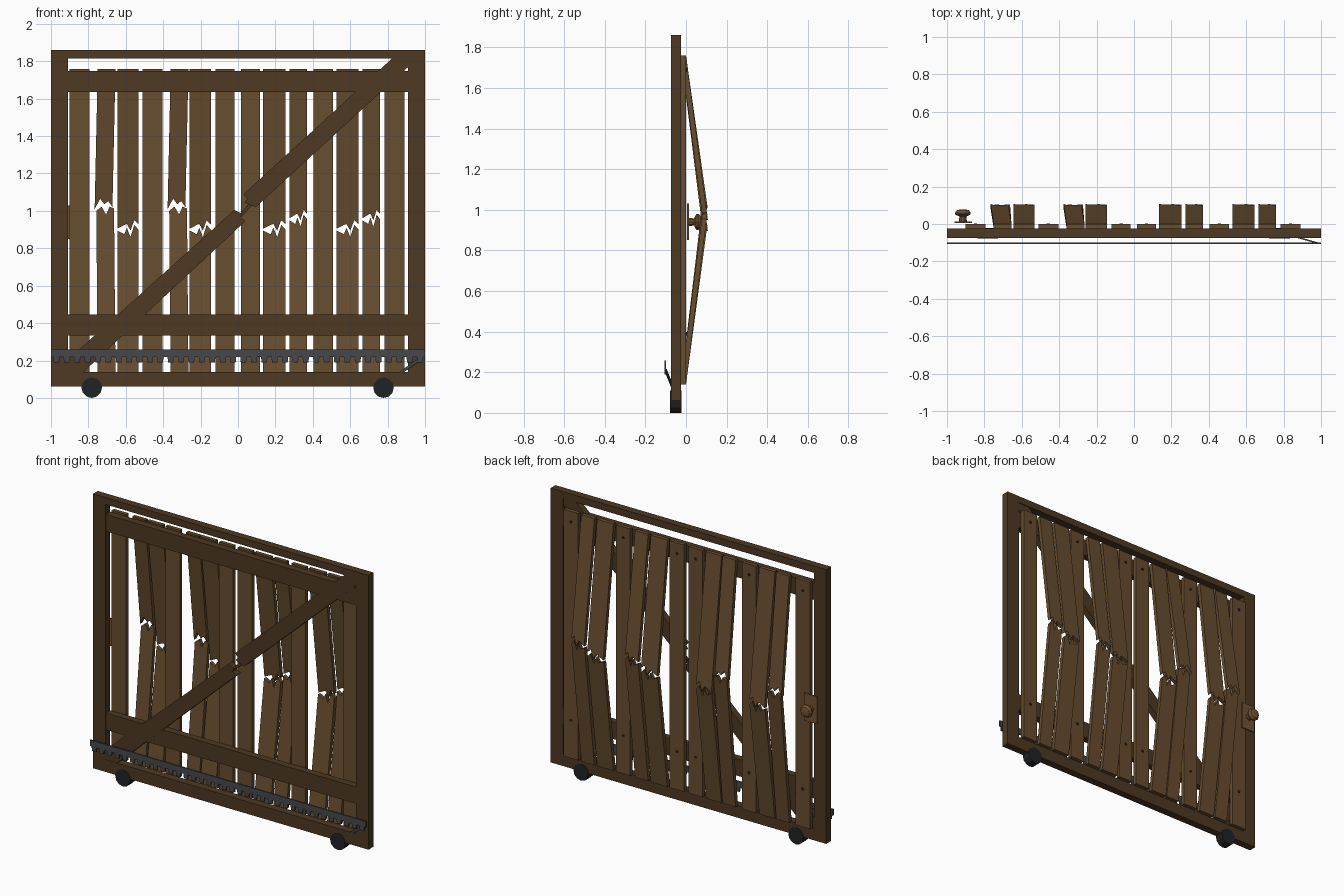
import bpy, bmesh, math
from mathutils import Matrix, Vector

if "Cube" in bpy.data.objects:
    bpy.data.objects.remove(bpy.data.objects["Cube"])


def material(name, rgb):
    m = bpy.data.materials.new(name)
    m.diffuse_color = (*rgb, 1)
    m.use_nodes = True
    m.node_tree.nodes["Principled BSDF"].inputs["Base Color"].default_value = m.diffuse_color
    return m


DARK = material("dark_wood", (0.074, 0.041, 0.016))
PLANK = material("plank_wood", (0.135, 0.074, 0.029))
KNOB = material("knob_wood", (0.17, 0.085, 0.032))
STEEL = material("grey_steel", (0.060, 0.064, 0.071))
BLACK = material("black_rubber", (0.015, 0.016, 0.018))


def finish(bm, name, mat):
    bmesh.ops.recalc_face_normals(bm, faces=bm.faces)
    me = bpy.data.meshes.new(name)
    bm.to_mesh(me)
    bm.free()
    me.materials.append(mat)
    ob = bpy.data.objects.new(name, me)
    bpy.context.collection.objects.link(ob)
    return ob


def slab(name, pts, y0, y1, mat, fold=None):
    """Extrude an x-z outline from y0 to y1; fold(x, z) optionally moves points."""
    bm = bmesh.new()
    face = bm.faces.new([bm.verts.new((x, y0, z)) for x, z in pts])
    ext = bmesh.ops.extrude_face_region(bm, geom=[face])["geom"]
    for v in ext:
        if isinstance(v, bmesh.types.BMVert):
            v.co.y = y1
    if fold:
        for v in bm.verts:
            dx, dy = fold(v.co.z)
            v.co.x += dx
            v.co.y += dy
    return finish(bm, name, mat)


def box(name, x0, x1, y0, y1, z0, z1, mat):
    return slab(name, [(x0, z0), (x1, z0), (x1, z1), (x0, z1)], y0, y1, mat)


def lathe_y(name, x, z, profile, sides, mat):
    """Turned part around a y axis; profile is (radius, y) pairs."""
    bm = bmesh.new()
    rings = [[bm.verts.new((x + r * math.cos(2 * math.pi * i / sides), y,
                            z + r * math.sin(2 * math.pi * i / sides)))
              for i in range(sides)] for r, y in profile]
    for a, b in zip(rings, rings[1:]):
        for i in range(sides):
            j = (i + 1) % sides
            bm.faces.new((a[i], a[j], b[j], b[i]))
    bm.faces.new(rings[0])
    bm.faces.new(rings[-1])
    return finish(bm, name, mat)


# Outer frame and cross rails
FY0, FY1 = -0.075, -0.025
box("left_stile", -1, -0.91, FY0, FY1, 0.06, 1.86, DARK)
box("right_stile", 0.91, 1, FY0, FY1, 0.06, 1.86, DARK)
box("top_rail", -0.91, 0.91, FY0, FY1, 1.815, 1.86, DARK)
box("bottom_rail", -0.91, 0.91, FY0, FY1, 0.06, 0.14, DARK)
box("upper_cross_rail", -0.91, 0.91, -0.071, FY1, 1.637, 1.748, DARK)
box("lower_cross_rail", -0.91, 0.91, -0.071, FY1, 0.335, 0.445, DARK)

# Diagonal brace, snapped in the middle
slab("lower_brace", [(-0.91, 0.205), (-0.91, 0.14), (-0.825, 0.14), (0.04, 0.946),
                     (0.012, 0.965), (0.022, 0.985), (-0.02, 1.005)], -0.073, -0.03, DARK)
slab("upper_brace", [(0.03, 1.09), (0.05, 1.065), (0.035, 1.045), (0.095, 1.02),
                     (0.91, 1.77), (0.91, 1.83), (0.84, 1.83)], -0.073, -0.03, DARK)
slab("brace_splinter", [(0.0, 0.975), (0.015, 0.965), (0.085, 1.04), (0.07, 1.05)],
     -0.052, -0.045, DARK)

# Whole planks, each nailed to both cross rails
TOP, BOTTOM, PY0, PY1 = 1.76, 0.14, -0.025, 0.0
for i, (a, b) in enumerate([(-0.90, -0.795), (-0.51, -0.405), (-0.12, -0.018),
                            (0.015, 0.118), (0.405, 0.507), (0.783, 0.89)]):
    box(f"plank_{i}", a, b, PY0, PY1, BOTTOM, TOP, PLANK)
    for z in (0.39, 1.69):
        lathe_y(f"nail_{i}", (a + b) / 2, z, [(0.009, PY1 - 0.002), (0.009, PY1 + 0.004)],
                8, BLACK)

# Broken planks bowing out to the back, with jagged ends
# (left, right, break height, sideways lean of the upper half)
HIGH = [(0, -0.025, -0.035), (0.3, 0.03, -0.012), (0.55, 0.0, -0.055),
        (0.75, 0.018, -0.012), (1, -0.015, -0.022)]
LOW = [(0, -0.025, -0.035), (0.33, -0.005, -0.055), (0.45, 0.0, -0.02),
       (0.62, -0.035, -0.07), (0.8, 0.02, -0.005), (1, -0.002, -0.03)]
for i, (a, b, zb, lean) in enumerate([
        (-0.75, -0.655, 1.035, -0.016), (-0.645, -0.532, 0.93, 0),
        (-0.36, -0.265, 1.035, -0.016), (-0.258, -0.145, 0.93, 0),
        (0.135, 0.255, 0.93, 0), (0.275, 0.37, 0.985, 0),
        (0.527, 0.645, 0.93, 0), (0.665, 0.76, 0.985, 0)]):
    jag = HIGH if i in (0, 2) else LOW
    w = b - a
    upper = [(a + w * f, zb + u) for f, u, _ in jag] + [(b, TOP), (a, TOP)]
    lower = [(a + w * f, zb + l) for f, _, l in jag] + [(b, BOTTOM), (a, BOTTOM)]

    def fold_up(z):
        t = (TOP - z) / (TOP - zb)
        return lean * t, 0.103 * t

    def fold_down(z):
        t = (z - BOTTOM) / (zb - BOTTOM)
        return lean * 0.5 * t, 0.106 * t

    slab(f"broken_plank_upper_{i}", upper, PY0, PY1, PLANK, fold_up)
    slab(f"broken_plank_lower_{i}", lower, PY0, PY1, PLANK, fold_down)

# Door knob and its plate
box("knob_plate", -0.96, -0.865, 0.006, 0.014, 0.85, 1.03, KNOB)
lathe_y("knob", -0.915, 0.94, [(0.022, 0.012), (0.018, 0.04), (0.04, 0.05), (0.042, 0.06),
                              (0.032, 0.074), (0.012, 0.078)], 10, KNOB)

# Rollers under the frame
for side, x in (("left", -0.782), ("right", 0.778)):
    lathe_y(f"{side}_wheel", x, 0.055, [(0.055, -0.078), (0.055, -0.022)], 12, BLACK)

# Toothed rack along the front
teeth, outline = 36, []
pitch = 2 / teeth
for i in range(teeth):
    x = -1 + i * pitch
    outline += [(x, 0.218), (x + pitch * 0.22, 0.218), (x + pitch * 0.27, 0.19),
                (x + pitch * 0.78, 0.19), (x + pitch * 0.83, 0.218)]
slab("toothed_rack", outline + [(1, 0.218), (1, 0.258), (-1, 0.258)], -0.107, -0.098, STEEL)

# Slanted strut holding the rack
p, q = Vector((0.87, -0.07, 0.135)), Vector((0.975, -0.1, 0.21))
bm = bmesh.new()
bmesh.ops.create_cube(bm, size=1)
rot = (q - p).to_track_quat('X', 'Z').to_matrix().to_4x4()
bm.transform(Matrix.Translation((p + q) / 2) @ rot
             @ Matrix.Diagonal(((q - p).length, 0.008, 0.014, 1)))
finish(bm, "rack_strut", STEEL)
